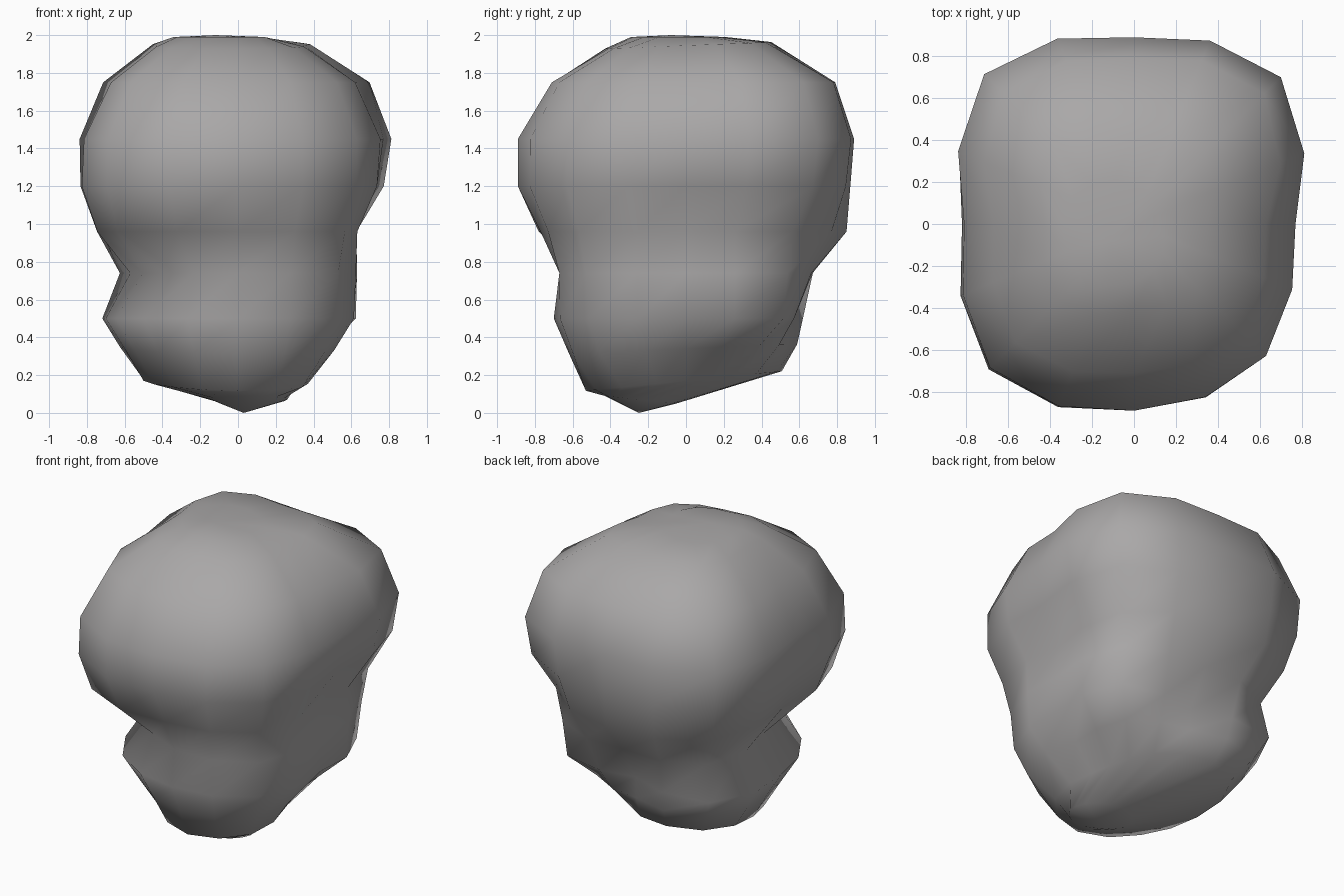
import bpy, bmesh, math

if "Cube" in bpy.data.objects:
    bpy.data.objects.remove(bpy.data.objects["Cube"])

SIDES = 16

# Rings from bottom to top: height, tilt (height gained per y), and radius in
# eight directions: right, back-right, back, back-left, left, front-left, front, front-right
RINGS = [
    (0.17, 0.10, (.33, .34, .48, .59, .50, .48, .53, .48)),
    (0.34, 0.04, (.46, .55, .53, .73, .60, .60, .62, .65)),
    (0.50, 0.00, (.61, .73, .53, .82, .70, .71, .70, .73)),
    (0.74, 0.00, (.61, .76, .67, .77, .57, .56, .67, .75)),
    (0.96, 0.00, (.59, .80, .85, .91, .72, .90, .77, .80)),
    (1.20, 0.00, (.73, .95, .87, .99, .82, .98, .89, .89)),
    (1.45, 0.00, (.77, .99, .89, 1.01, .81, .97, .89, .89)),
    (1.75, 0.00, (.63, .88, .79, .88, .67, .80, .71, .74)),
    (1.945, 0.04, (.35, .48, .43, .54, .43, .51, .41, .42)),
    (1.99, 0.00, (.12, .15, .18, .28, .34, .34, .28, .20)),
]


def radius_at(radii, t):
    """Closed smooth interpolation through the eight radii."""
    i = int(math.floor(t))
    f = t - i
    a, b, c, d = (radii[(i + k) % 8] for k in (-1, 0, 1, 2))
    return b + 0.5 * f * (c - a + f * (2*a - 5*b + 4*c - d + f * (3*(b - c) + d - a)))


bm = bmesh.new()
loops = []

# small keel ring around the lowest point
keel = []
for s in range(SIDES):
    a = math.tau * s / SIDES
    keel.append(bm.verts.new((0.06 + 0.20 * math.cos(a), -0.24 + 0.19 * math.sin(a),
                              0.07 - 0.02 * math.sin(a))))
loops.append(keel)

# body rings
for z, tilt, radii in RINGS:
    ring = []
    for s in range(SIDES):
        a = math.tau * s / SIDES
        r = radius_at(radii, 8 * s / SIDES)
        y = r * math.sin(a)
        ring.append(bm.verts.new((r * math.cos(a), y, z + tilt * y)))
    loops.append(ring)

# skin between rings
for low, high in zip(loops, loops[1:]):
    for s in range(SIDES):
        n = (s + 1) % SIDES
        bm.faces.new((low[s], low[n], high[n], high[s]))

# bottom tip and top cap
tip = bm.verts.new((0.03, -0.25, 0.0))
crown = bm.verts.new((-0.12, -0.08, 2.0))
for s in range(SIDES):
    n = (s + 1) % SIDES
    bm.faces.new((tip, loops[0][n], loops[0][s]))
    bm.faces.new((crown, loops[-1][s], loops[-1][n]))

for f in bm.faces:
    f.smooth = True
bmesh.ops.recalc_face_normals(bm, faces=bm.faces[:])

mesh = bpy.data.meshes.new("boulder")
bm.to_mesh(mesh)
bm.free()
boulder = bpy.data.objects.new("boulder", mesh)
bpy.context.collection.objects.link(boulder)

# one flat stone grey
grey = bpy.data.materials.new("stone grey")
grey.diffuse_color = (0.4, 0.39, 0.39, 1)
grey.use_nodes = True
grey.node_tree.nodes["Principled BSDF"].inputs["Base Color"].default_value = grey.diffuse_color
mesh.materials.append(grey)
